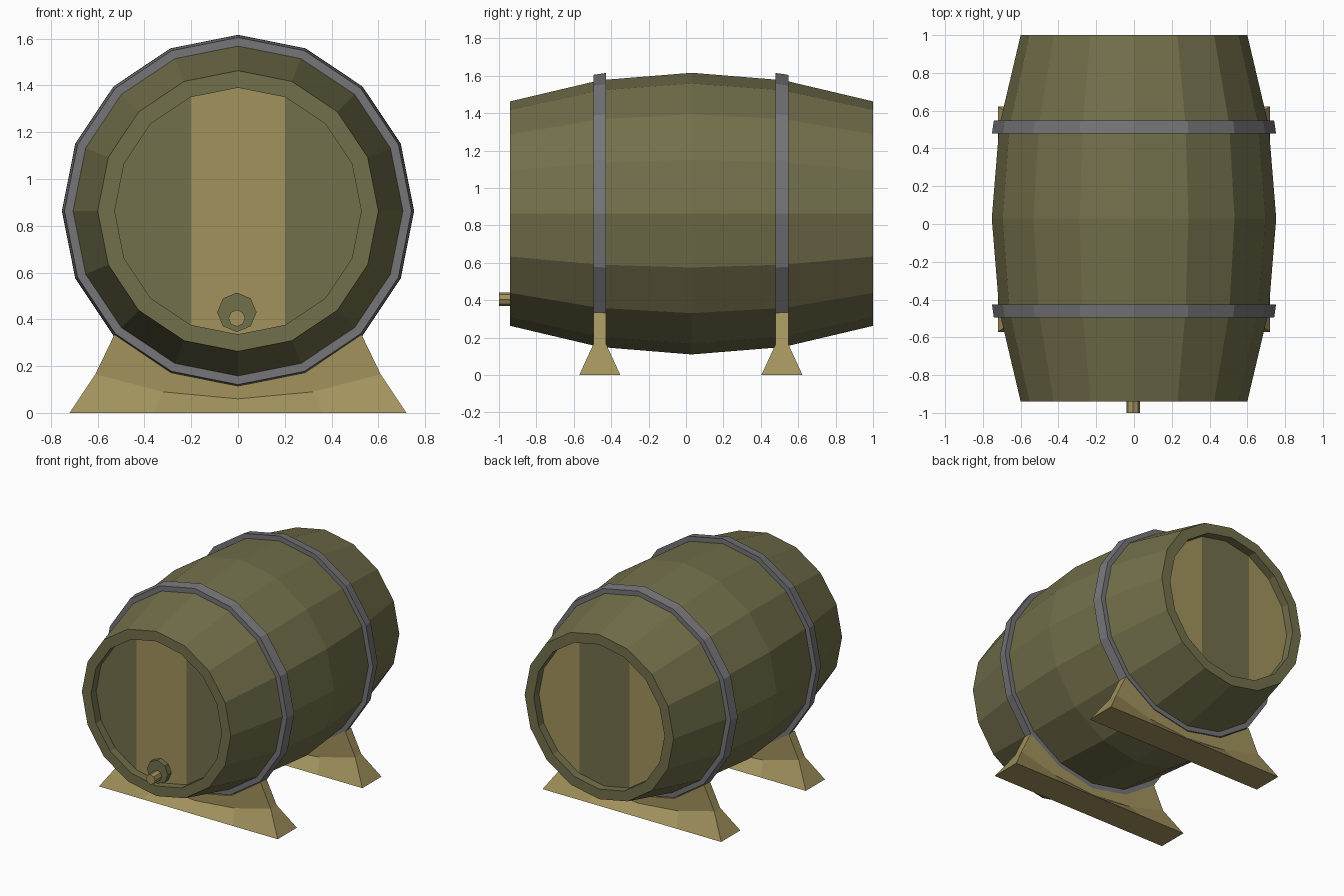
import bpy, bmesh
from math import sin, cos, pi

if "Cube" in bpy.data.objects:
    bpy.data.objects.remove(bpy.data.objects["Cube"])

CZ, CY = 0.863, 0.03      # barrel axis height, barrel middle
HOOPS = (-0.461, 0.513)   # y position of hoops and stands


def material(name, rgb):
    m = bpy.data.materials.new(name)
    m.diffuse_color = (*rgb, 1)
    m.use_nodes = True
    m.node_tree.nodes["Principled BSDF"].inputs["Base Color"].default_value = m.diffuse_color
    return m


OLIVE = material("stave_wood", (0.17, 0.16, 0.07))
TAN = material("light_wood", (0.36, 0.29, 0.11))
IRON = material("iron", (0.18, 0.18, 0.19))


def make(name, verts, faces, mats, indices=None):
    me = bpy.data.meshes.new(name)
    me.from_pydata(verts, [], faces)
    for m in mats:
        me.materials.append(m)
    for p, i in zip(me.polygons, indices or []):
        p.material_index = i
    bm = bmesh.new()
    bm.from_mesh(me)
    bmesh.ops.recalc_face_normals(bm, faces=bm.faces)
    bm.to_mesh(me)
    bm.free()
    ob = bpy.data.objects.new(name, me)
    bpy.context.collection.objects.link(ob)
    return ob


def ring(y, r, n=16, cx=0, cz=CZ):
    return [(cx + r * sin(2 * pi * i / n), y, cz + r * cos(2 * pi * i / n)) for i in range(n)]


def lathe(name, profile, mat, n=16, cx=0, cz=CZ, closed=False):
    """Spin (y, r) points about the y direction; open profiles get end caps if capped by caller."""
    verts = [v for y, r in profile for v in ring(y, r, n, cx, cz)]
    k = len(profile)
    faces = [(a * n + i, a * n + (i + 1) % n, (a + 1) % k * n + (i + 1) % n, (a + 1) % k * n + i)
             for a in range(k if closed else k - 1) for i in range(n)]
    if not closed:
        faces += [tuple(range(n)), tuple(range((k - 1) * n, k * n))]
    return make(name, verts, faces, [mat])


# Barrel staves with rims and recess walls at both ends
lathe("barrel_staves", [(-0.88, 0.527), (-0.94, 0.527), (-0.94, 0.60), (-0.461, 0.713), (CY, 0.753),
                        (0.521, 0.713), (1.0, 0.60), (1.0, 0.527), (0.94, 0.527)], OLIVE, closed=True)


# Barrel heads, three planks each in alternating colours
def head(name, y, face_dir, middle, sides):
    pts = ring(y, 0.527)
    faces = []
    for lo, hi in ((-1, -0.2), (-0.21, 0.21), (0.2, 1)):
        faces.append([i for i, p in enumerate(pts) if lo <= p[0] <= hi])
    ob = make(name, pts, faces, [middle, sides], [1, 0, 1])
    if ob.data.polygons[0].normal.y * face_dir < 0:
        ob.data.flip_normals()


head("front_head", -0.88, -1, TAN, OLIVE)
head("back_head", 0.94, 1, OLIVE, TAN)

# Iron hoops, wider towards the barrel middle
for name, y, s in (("front_hoop", HOOPS[0], 1), ("back_hoop", HOOPS[1], -1)):
    lathe(name, [(y - s * 0.034, 0.69), (y - s * 0.034, 0.742),
                 (y + s * 0.034, 0.752), (y + s * 0.034, 0.70)], IRON, closed=True)

# Tap: octagonal plate and spout
lathe("tap_plate", [(-0.88, 0.084), (-0.92, 0.084)], OLIVE, 8, -0.005, 0.43)
lathe("tap_spout", [(-0.89, 0.036), (-1.0, 0.036)], TAN, 8, -0.005, 0.405)


# Cradle stands: each station is (x, z) at foot, waist and saddle
def stand(name, y):
    half = [((0, 0), (0, 0.06), (0, 0.115)),
            ((0.36, 0), (0.32, 0.09), (0.287, 0.172)),
            ((0.72, 0), (0.61, 0.165), (0.528, 0.335))]
    stations = [[(-x, z) for x, z in s] for s in half[:0:-1]] + half
    widths = (0.11, 0.034, 0.034)
    verts = []
    for s in stations:
        verts += [(x, y - w, z) for (x, z), w in zip(s, widths)]
        verts += [(x, y + w, z) for (x, z), w in reversed(list(zip(s, widths)))]
    n = len(stations)
    faces = [(a * 6 + i, a * 6 + (i + 1) % 6, a * 6 + 6 + (i + 1) % 6, a * 6 + 6 + i)
             for a in range(n - 1) for i in range(6)]
    for b in (0, (n - 1) * 6):
        faces += [(b, b + 1, b + 4, b + 5), (b + 1, b + 2, b + 3, b + 4)]
    make(name, verts, faces, [TAN])


stand("front_stand", HOOPS[0])
stand("back_stand", HOOPS[1])
